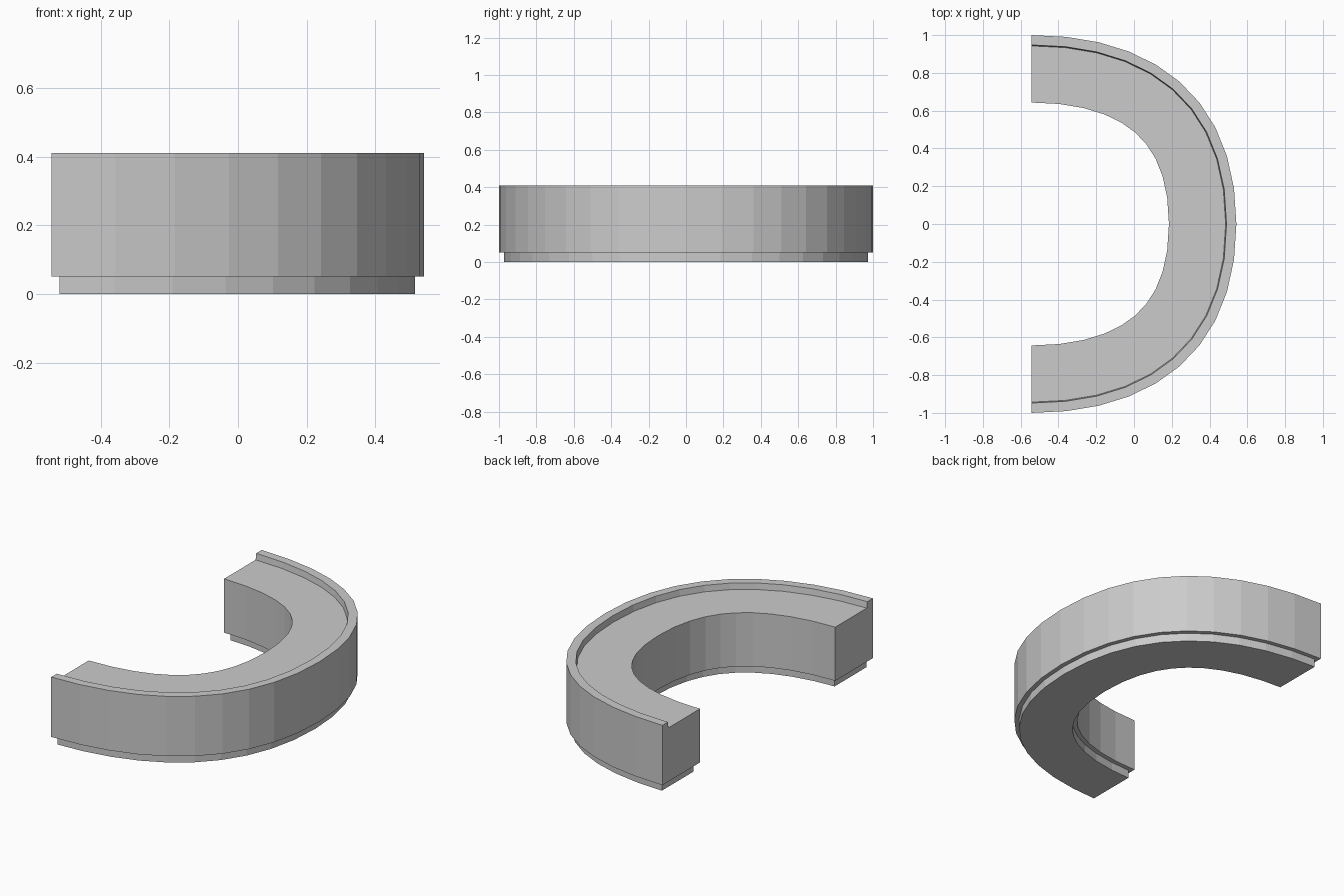
import bpy, bmesh
from mathutils import Vector

if "Cube" in bpy.data.objects:
    bpy.data.objects.remove(bpy.data.objects["Cube"])

# Quarter path of the arch: bezier from the open end to the crown
X0, N = -0.543, 10
P = [Vector(p) for p in ((X0, 0.947), (X0 + 0.622, 0.947), (X0 + 1.032, 0.64), (X0 + 1.032, 0))]


def station(t):
    """Point and outward normal on the path."""
    s = 1 - t
    pos = P[0]*s**3 + P[1]*3*s*s*t + P[2]*3*s*t*t + P[3]*t**3
    tan = (P[1]-P[0])*s*s + (P[2]-P[1])*2*s*t + (P[3]-P[2])*t*t
    return pos, Vector((-tan.y, tan.x)).normalized()


half = [station(i / N) for i in range(N + 1)]
flip = lambda v: Vector((v.x, -v.y))
path = half + [(flip(p), flip(n)) for p, n in reversed(half[:-1])]

# Cross-section (offset along normal, height): body with raised rim, then inset foot
OUT, INN, STEP, END = 0.053, -0.304, 0.027, 0.023
section = [(OUT, 0.05), (OUT, 0.41), (0.001, 0.41), (-0.004, 0.373), (INN, 0.373), (INN, 0.05),
           (INN + STEP, 0.05), (INN + STEP, 0), (OUT - STEP, 0), (OUT - STEP, 0.05)]

bm = bmesh.new()
rings = []
for i, (p, n) in enumerate(path):
    ring = []
    for k, (d, z) in enumerate(section):
        q = p + n * d
        # foot is also inset at both open ends
        dx = END if k > 5 and i in (0, len(path) - 1) else 0
        ring.append(bm.verts.new((q.x + dx, q.y, z)))
    rings.append(ring)

# Walls
for a, b in zip(rings, rings[1:]):
    for k in range(len(section)):
        j = (k + 1) % len(section)
        bm.faces.new((a[k], a[j], b[j], b[k]))

# End caps: body face, underside ledge, foot face
for r in (rings[0], rings[-1]):
    bm.faces.new(r[:6])
    bm.faces.new((r[0], r[5], r[6], r[9]))
    bm.faces.new(r[6:])
bmesh.ops.recalc_face_normals(bm, faces=bm.faces)

mesh = bpy.data.meshes.new("curved_block")
bm.to_mesh(mesh)
bm.free()
bpy.context.collection.objects.link(bpy.data.objects.new("curved_block", mesh))
